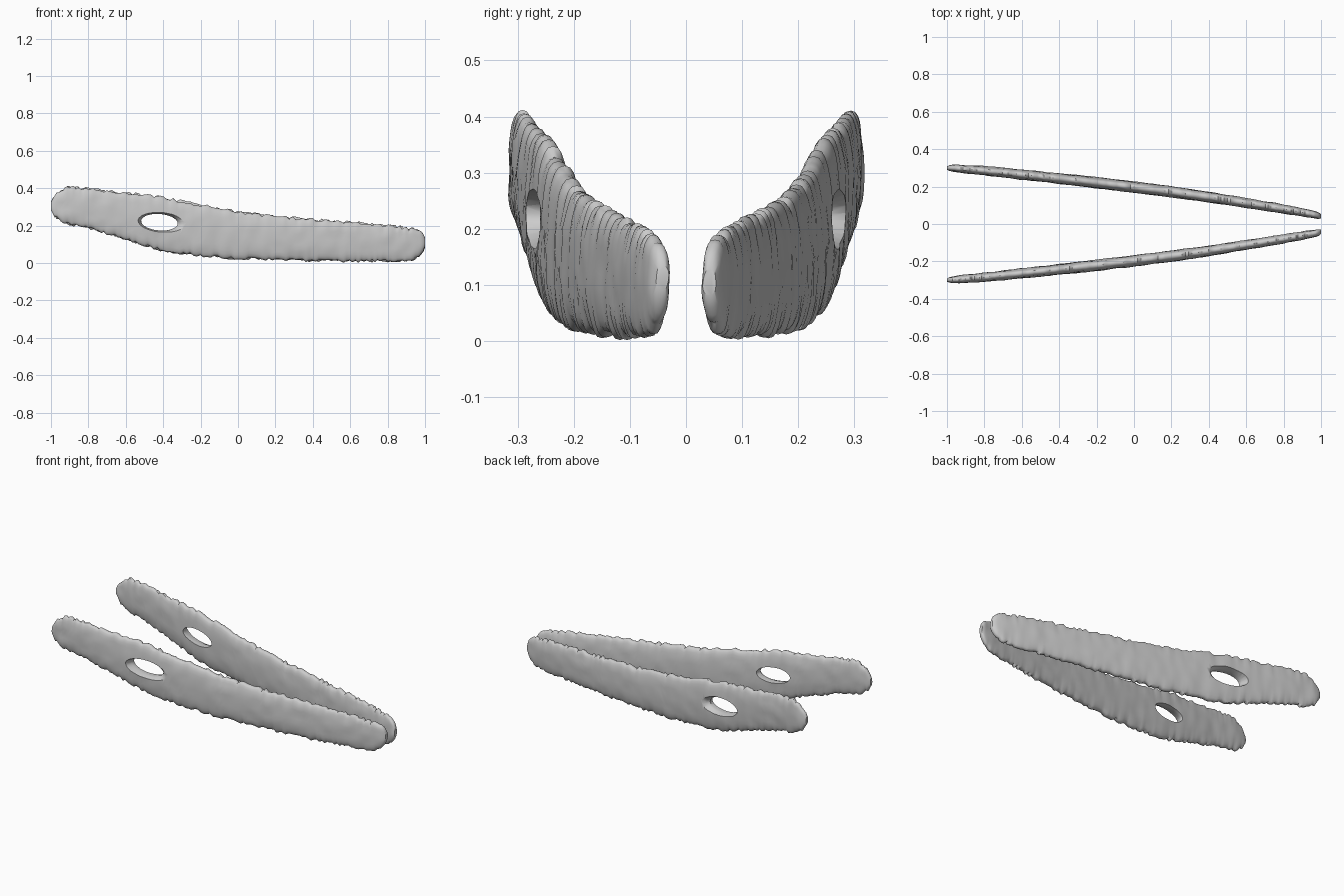
import bpy, bmesh, math, random
from mathutils import Vector, noise

if "Cube" in bpy.data.objects:
    bpy.data.objects.remove(bpy.data.objects["Cube"])

random.seed(4)

# Outline stations: x, bottom z, top z, half thickness, centre y
STATIONS = [
    (-1.0, .285, .335, .009, .299), (-.985, .255, .36, .015, .299),
    (-.95, .222, .39, .020, .297), (-.90, .205, .41, .022, .293),
    (-.80, .185, .398, .024, .285), (-.60, .125, .376, .027, .264),
    (-.40, .062, .352, .029, .243), (-.20, .038, .312, .030, .221),
    (0.0, .022, .275, .030, .197), (.20, .015, .25, .030, .172),
    (.40, .010, .236, .028, .144), (.60, .008, .220, .026, .112),
    (.80, .010, .202, .024, .080), (.90, .010, .190, .022, .062),
    (.95, .020, .180, .021, .053), (.985, .055, .160, .018, .046),
    (1.0, .085, .135, .011, .042)]


def sample(x):
    for a, b in zip(STATIONS, STATIONS[1:]):
        if x <= b[0]:
            t = (x - a[0]) / (b[0] - a[0])
            return [p + (q - p) * t for p, q in zip(a, b)][1:]
    return STATIONS[-1][1:]


def new_object(name, bm):
    bmesh.ops.recalc_face_normals(bm, faces=bm.faces)
    me = bpy.data.meshes.new(name)
    bm.to_mesh(me)
    bm.free()
    ob = bpy.data.objects.new(name, me)
    bpy.context.collection.objects.link(ob)
    return ob


def loft(name, rings):
    bm = bmesh.new()
    loops = [[bm.verts.new(p) for p in ring] for ring in rings]
    for a, b in zip(loops, loops[1:]):
        for i in range(len(a)):
            j = (i + 1) % len(a)
            bm.faces.new((a[i], a[j], b[j], b[i]))
    bm.faces.new(loops[0])
    bm.faces.new(loops[-1])
    return new_object(name, bm)


def blade_rings(side, n=130, m=28):
    # Flattened oval sections with ragged long edges and a lumpy face
    rings = []
    for k in range(n + 1):
        s = k / n
        x = -math.cos(math.pi * s) * .35 + (2 * s - 1) * .65
        lo, hi, th, cy = sample(x)
        lo = max(0.0, lo + random.uniform(-.007, .009))
        hi += random.uniform(-.010, .007)
        ring = []
        for i in range(m):
            a = 2 * math.pi * i / m
            c, sn = math.cos(a), math.sin(a)
            z = (lo + hi) / 2 + (hi - lo) / 2 * math.copysign(abs(sn) ** .9, sn)
            y = cy + th * math.copysign(abs(c) ** .75, c)
            y += .004 * c * noise.noise(Vector((x * 14, z * 18, side * 5 + c)))
            ring.append((x, side * y, z))
        rings.append(ring)
    return rings


def ellipse(y, cx, cz, rx, rz, tilt=-.08, n=28):
    pts = []
    for i in range(n):
        a = 2 * math.pi * i / n
        u, v = rx * math.cos(a), rz * math.sin(a)
        pts.append((cx + u * math.cos(tilt) - v * math.sin(tilt), y,
                    cz + u * math.sin(tilt) + v * math.cos(tilt)))
    return pts


for side, name in ((-1, "front_blade"), (1, "back_blade")):
    blade = loft(name, blade_rings(side))
    # Oval opening that flares towards the outer face
    cutter = loft("hole_cutter", [
        ellipse(side * .15, -.42, .218, .115, .050),
        ellipse(side * .235, -.42, .218, .098, .044),
        ellipse(side * .25, -.415, .218, .105, .045),
        ellipse(side * .285, -.385, .216, .150, .058),
        ellipse(side * .33, -.38, .216, .165, .064)])
    cutter.hide_render = True
    mod = blade.modifiers.new("hole", 'BOOLEAN')
    mod.operation = 'DIFFERENCE'
    mod.solver = 'EXACT'
    mod.object = cutter
    bpy.ops.object.select_all(action='DESELECT')
    blade.select_set(True)
    bpy.context.view_layer.objects.active = blade
    bpy.ops.object.modifier_apply(modifier="hole")
    bpy.data.objects.remove(cutter)
    bpy.ops.object.shade_smooth_by_angle(angle=math.radians(40))
